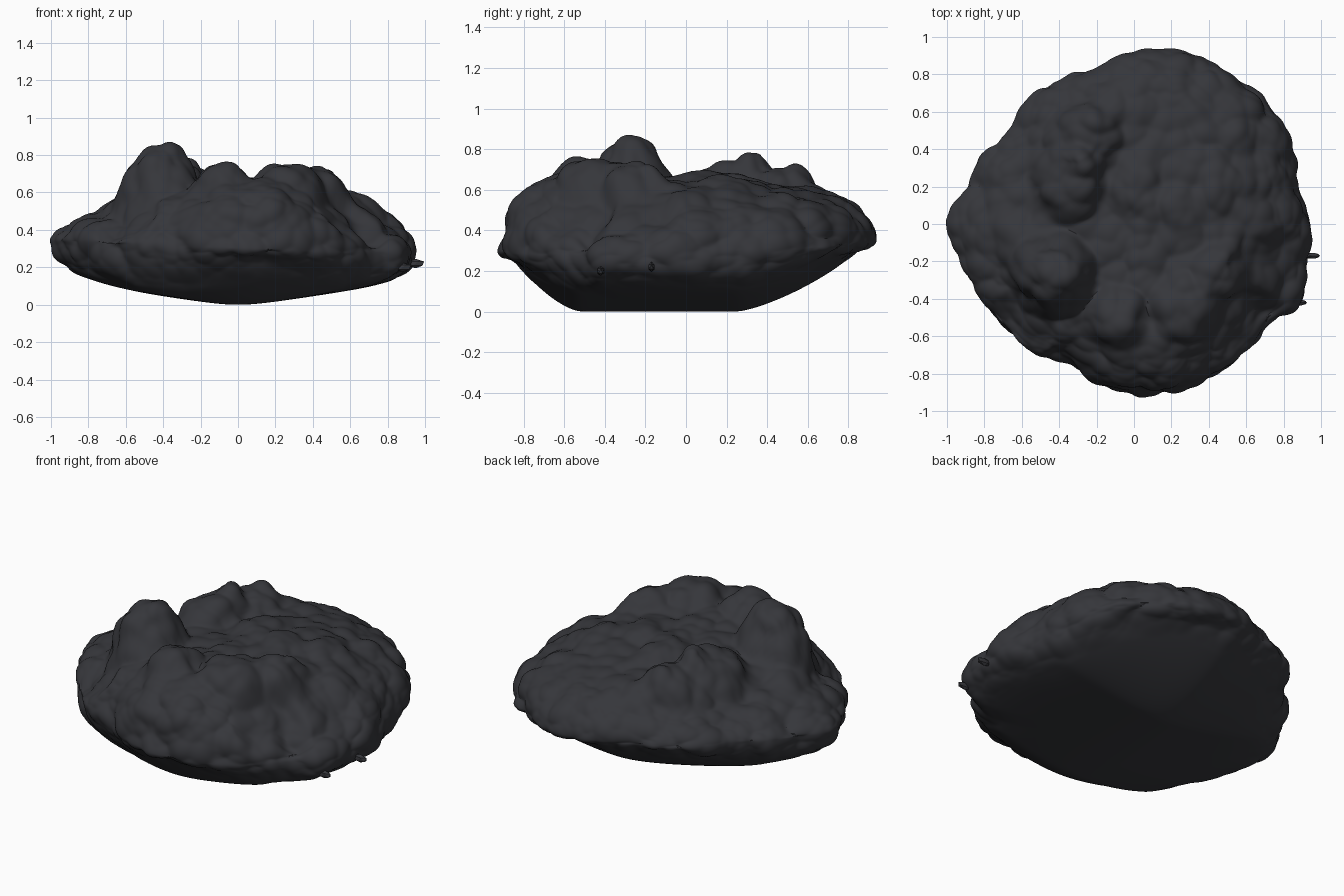
import bpy, bmesh, math
from mathutils import Vector, noise

if "Cube" in bpy.data.objects:
    bpy.data.objects.remove(bpy.data.objects["Cube"])

# Outline seen from above
OUTLINE = [(.94, 0), (.88, .2), (.84, .45), (.7, .68), (.56, .79), (.33, .9), (0, .92), (-.2, .84),
           (-.5, .73), (-.65, .51), (-.85, .3), (-1, 0), (-.94, -.2), (-.8, -.4), (-.66, -.61),
           (-.51, -.7), (-.35, -.74), (-.2, -.84), (0, -.91), (.2, -.91), (.41, -.81), (.62, -.67),
           (.72, -.53), (.87, -.46), (.93, -.25)]
POLAR = sorted((math.atan2(y, x) % math.tau, math.hypot(x, y)) for x, y in OUTLINE)
POLAR.append((math.tau, POLAR[0][1]))

# Billows and hollows on the top: x, y, radius, height
LUMPS = [(-.43, -.27, .23, .28), (-.27, .46, .21, .13), (-.35, .22, .21, .15), (-.17, .62, .13, .05),
         (-.09, -.5, .17, .11), (.27, -.45, .19, .1), (.47, -.25, .16, .1), (.5, .2, .16, .03),
         (.02, .2, .14, .03), (.25, .1, .13, .03), (.1, -.75, .25, .03), (-.62, -.1, .14, .04),
         (.78, -.3, .28, -.08), (.62, -.55, .22, -.1), (-.62, -.55, .2, -.07)]


def radius(a):
    for (a0, r0), (a1, r1) in zip(POLAR, POLAR[1:]):
        if a0 <= a <= a1:
            return r0 + (r1 - r0) * (a - a0) / max(a1 - a0, 1e-6)
    return POLAR[0][1]


def shape(d):
    """Move a unit sphere point onto the lumpy dome or the keeled underside."""
    a = math.atan2(d.y, d.x) % math.tau
    s = min(1, math.hypot(d.x, d.y))
    r, c, n = radius(a), math.cos(a), math.sin(a)
    x, y = s * r * c, s * r * n
    front, back = max(0, -n), max(0, n)
    rim = .315 - .035 * c + .06 * back
    if d.z < 0:
        base = .01 + .16 * (math.sqrt(x * x + .02) - .141) + .1 * max(0, -x) * max(0, y + .3)
        base += .56 * max(0, y - .25) ** 1.4 + 1.2 * max(0, -y - .52) ** 1.5
        base = min(base, rim - .07)
        return Vector((x, y, rim - (rim - base) * math.sqrt(1 - s ** 10)))
    dome = (1 - s ** (3 + 4 * front ** 2 + 3 * back ** 2)) ** .56
    top = .67 - s * (.15 * max(0, -c) + .07 * back)
    z = rim + (top - rim) * dome
    for lx, ly, lr, h in LUMPS:
        q = ((x - lx) ** 2 + (y - ly) ** 2) / lr ** 2
        if q < 1:
            z += h * (1 - q ** 1.5) * min(1, dome * 2)
    return Vector((x, y, z))


def billow(p, size):
    """Rounded cells, centred around zero."""
    return .3 - noise.voronoi(p / size)[0][0] ** 2


mat = bpy.data.materials.new("charcoal")
mat.diffuse_color = (.036, .037, .043, 1)
mat.use_nodes = True
mat.node_tree.nodes["Principled BSDF"].inputs["Base Color"].default_value = mat.diffuse_color


def finish(bm, name):
    me = bpy.data.meshes.new(name)
    bm.to_mesh(me)
    bm.free()
    ob = bpy.data.objects.new(name, me)
    bpy.context.collection.objects.link(ob)
    me.materials.append(mat)
    return ob


# Main rocky mass
bm = bmesh.new()
bmesh.ops.create_icosphere(bm, subdivisions=7, radius=1)
weight = {}
for v in bm.verts:
    d = v.co.normalized()
    weight[v] = max(0, min(1, (d.z + .6) / .4))
    v.co = shape(d)
for _ in range(3):
    bmesh.ops.smooth_vert(bm, verts=bm.verts, factor=.5, use_axis_x=True, use_axis_y=True, use_axis_z=True)
bm.normal_update()
moves = []
for v in bm.verts:
    p = v.co + .04 * noise.noise_vector(v.co * 4)
    amount = .055 * billow(p, .2) + .025 * billow(p + Vector((3, 1, 2)), .1)
    moves.append((v, v.normal * amount * weight[v]))
for v, m in moves:
    v.co += m
bmesh.ops.smooth_vert(bm, verts=bm.verts, factor=.5, use_axis_x=True, use_axis_y=True, use_axis_z=True)
low = min(v.co.z for v in bm.verts)
for v in bm.verts:
    v.co.z -= low
rock = finish(bm, "rock_mass")

# Small chips sticking out of the right edge
for i, (x, y, z) in enumerate([(.95, -.17, .22), (.88, -.42, .2)]):
    bm = bmesh.new()
    bmesh.ops.create_icosphere(bm, subdivisions=1, radius=1)
    for v in bm.verts:
        v.co = Vector((x + v.co.x * .05, y + v.co.y * .018, z + v.co.z * .025))
    finish(bm, f"edge_chip_{i + 1}")

bpy.ops.object.select_all(action='DESELECT')
rock.select_set(True)
bpy.context.view_layer.objects.active = rock
bpy.ops.object.shade_smooth_by_angle(angle=math.radians(40))
